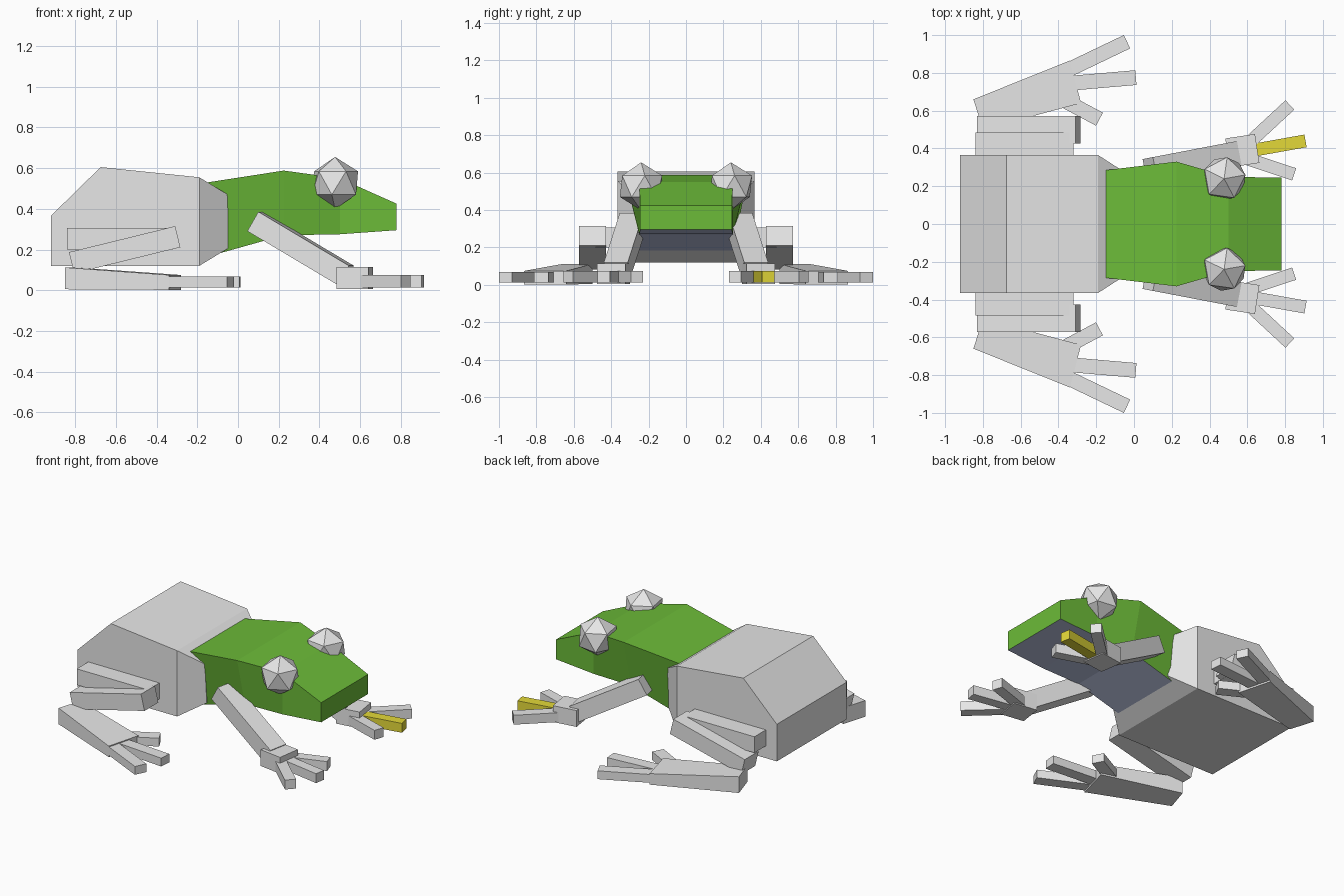
import bpy, bmesh, math
from mathutils import Vector, Matrix

if "Cube" in bpy.data.objects:
    bpy.data.objects.remove(bpy.data.objects["Cube"])


def material(name, rgb):
    m = bpy.data.materials.new(name)
    m.diffuse_color = (*rgb, 1)
    m.use_nodes = True
    m.node_tree.nodes["Principled BSDF"].inputs["Base Color"].default_value = m.diffuse_color
    return m


GREY = material("light grey", (0.8, 0.8, 0.8))
GREEN = material("leaf green", (0.15, 0.50, 0.04))
BLUE = material("pale blue", (0.52, 0.58, 0.8))
YELLOW = material("yellow", (0.77, 0.69, 0.04))


def finish(name, bm, *mats):
    bmesh.ops.recalc_face_normals(bm, faces=bm.faces)
    me = bpy.data.meshes.new(name)
    bm.to_mesh(me)
    bm.free()
    ob = bpy.data.objects.new(name, me)
    bpy.context.collection.objects.link(ob)
    for m in mats:
        me.materials.append(m)
    return ob


def loft(name, rings, *mats):
    """Skin a row of equal-sized closed rings and cap both ends."""
    bm = bmesh.new()
    rows = [[bm.verts.new(p) for p in r] for r in rings]
    for a, b in zip(rows, rows[1:]):
        for i in range(len(a)):
            j = (i + 1) % len(a)
            bm.faces.new((a[i], a[j], b[j], b[i]))
    bm.faces.new(rows[0])
    bm.faces.new(rows[-1])
    return finish(name, bm, *mats)


def section(x, top_z, top_w, low_z, low_w):
    return [(x, top_w, top_z), (x, -top_w, top_z), (x, -low_w, low_z), (x, low_w, low_z)]


def bar(name, a, b, width, height, mat):
    """Box running from a to b, width kept horizontal."""
    a, b = Vector(a), Vector(b)
    d = (b - a).normalized()
    side = Vector((-d.y, d.x, 0)).normalized()
    up = d.cross(side)
    rings = [[p + side * u * width / 2 + up * v * height / 2
              for u, v in ((1, 1), (-1, 1), (-1, -1), (1, -1))] for p in (a, b)]
    return loft(name, rings, mat)


# Rear body: side profile extruded, tapering at the waist
loft("rear_body", [section(-0.92, 0.365, 0.365, 0.12, 0.365),
                   section(-0.675, 0.605, 0.365, 0.12, 0.365),
                   section(-0.19, 0.555, 0.365, 0.12, 0.365),
                   section(-0.05, 0.47, 0.275, 0.205, 0.255)], GREY)

# Chest and head, pale underside
head = loft("chest_and_head", [section(-0.15, 0.53, 0.285, 0.165, 0.25),
                               section(0.225, 0.588, 0.33, 0.27, 0.25),
                               section(0.50, 0.55, 0.25, 0.275, 0.25),
                               section(0.78, 0.425, 0.245, 0.295, 0.245)], GREEN, BLUE)
for f in head.data.polygons:
    f.material_index = 1 if f.normal.z < -0.6 else 0

for s, tag in ((1, "left"), (-1, "right")):
    # Eye
    bm = bmesh.new()
    bmesh.ops.create_icosphere(bm, subdivisions=1, radius=0.128,
                               matrix=Matrix.Translation((0.477, s * 0.24, 0.527))
                               @ Matrix.Rotation(math.radians(82), 4, 'Z'))
    finish(tag + "_eye", bm, GREY)

    # Folded hind leg
    bar(tag + "_thigh", (-0.84, s * 0.395, 0.254), (-0.32, s * 0.395, 0.254), 0.18, 0.106, GREY)
    bar(tag + "_shin", (-0.818, s * 0.50, 0.135), (-0.296, s * 0.50, 0.263), 0.145, 0.107, GREY)

    # Hind foot: wedge that widens and thins toward the toes
    loft(tag + "_hind_foot",
         [[(-0.85, s * 0.66, 0.112), (-0.80, s * 0.50, 0.112),
           (-0.80, s * 0.50, 0.005), (-0.85, s * 0.66, 0.005)],
          [(-0.34, s * 0.865, 0.075), (-0.28, s * 0.64, 0.075),
           (-0.28, s * 0.64, 0.002), (-0.34, s * 0.865, 0.002)]], GREY)
    for n, (x0, y0, x1, y1) in enumerate(((-0.35, 0.815, -0.037, 0.965),
                                          (-0.34, 0.745, 0.01, 0.775),
                                          (-0.38, 0.66, -0.183, 0.555))):
        bar(f"{tag}_hind_toe_{n + 1}", (x0, s * y0, 0.041), (x1, s * y1, 0.041), 0.078, 0.055, GREY)

    # Front leg and hand
    bar(tag + "_front_leg", (0.085, s * 0.285, 0.338), (0.53, s * 0.37, 0.073), 0.13, 0.11, GREY)
    bar(tag + "_hand", (0.495, s * 0.376, 0.06), (0.652, s * 0.40, 0.06), 0.155, 0.108, GREY)
    # Fingers; one middle finger is yellow
    for n, (x0, y0, x1, y1) in enumerate(((0.62, 0.44, 0.825, 0.63),
                                          (0.60, 0.385, 0.908, 0.44),
                                          (0.60, 0.345, 0.848, 0.263))):
        mat = YELLOW if (n == 1 and s == 1) else GREY
        bar(f"{tag}_finger_{n + 1}", (x0, s * y0, 0.044), (x1, s * y1, 0.044), 0.068, 0.062, mat)
